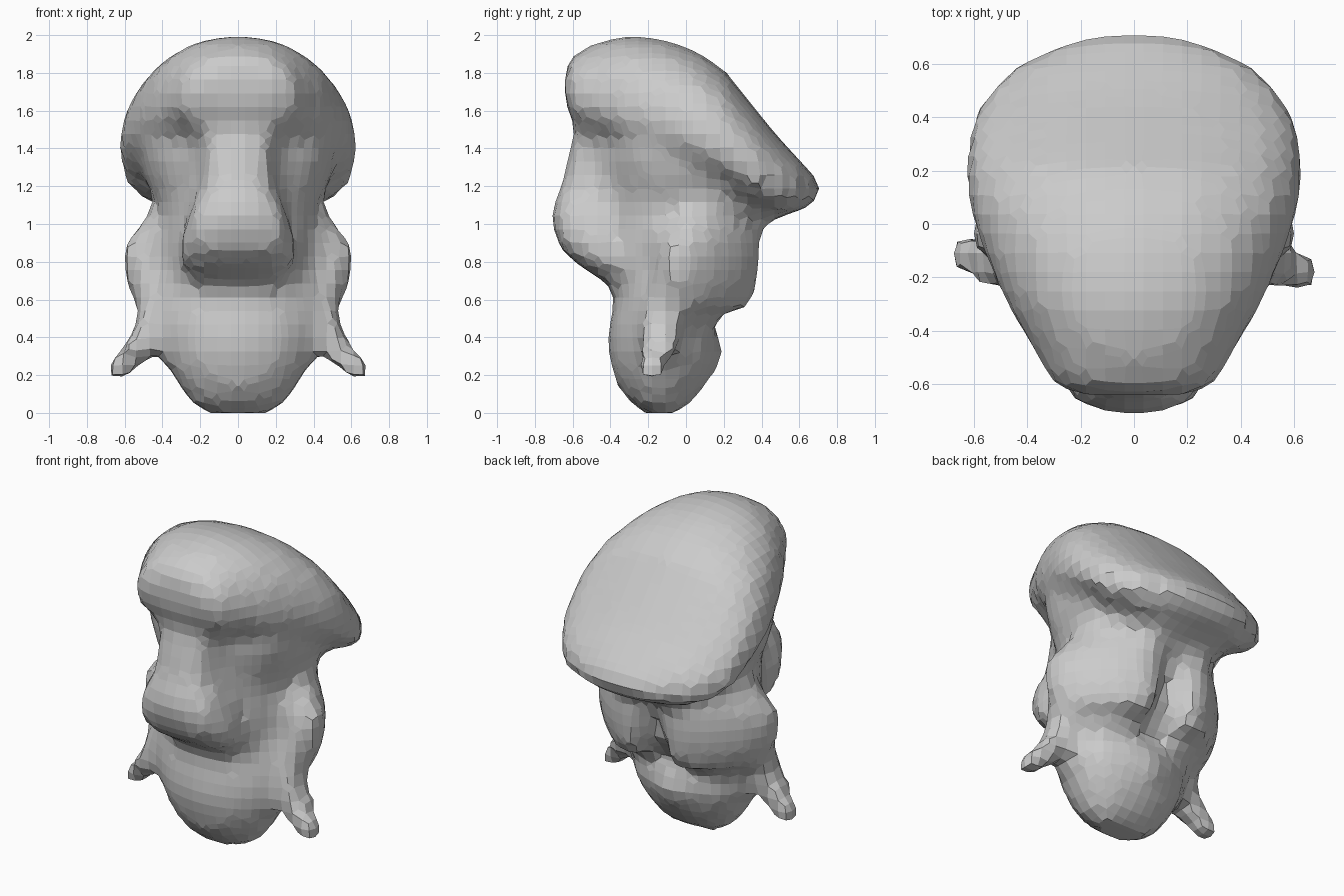
import bpy, bmesh, math

if "Cube" in bpy.data.objects:
    bpy.data.objects.remove(bpy.data.objects["Cube"])

bm = bmesh.new()
SIDES = 20


def unit_ring(power):
    """Rounded-square outline; a power of 1 gives a circle."""
    pts = []
    for i in range(SIDES):
        a = 2 * math.pi * i / SIDES
        c, s = math.cos(a), math.sin(a)
        pts.append((math.copysign(abs(c) ** power, c), math.copysign(abs(s) ** power, s)))
    return pts


def skin(rings):
    """Closed tube through a list of point rings."""
    loops = [[bm.verts.new(p) for p in ring] for ring in rings]
    faces = [bm.faces.new(loops[0]), bm.faces.new(loops[-1])]
    for a, b in zip(loops, loops[1:]):
        for i in range(len(a)):
            j = (i + 1) % len(a)
            faces.append(bm.faces.new((a[i], a[j], b[j], b[i])))
    bmesh.ops.recalc_face_normals(bm, faces=faces)


def upright(sections, power=0.8):
    """Loft along z from (z, front y, back y, half width)."""
    skin([[(w * c, (y0 + y1) / 2 + (y1 - y0) / 2 * s, z) for c, s in unit_ring(power)]
          for z, y0, y1, w in sections])


def cap(sections, power=0.9):
    """Loft along y from (y, underside z, rim z, crown z, half width)."""
    skin([[(w * c, y, rim + s * (hi - rim if s > 0 else rim - lo)) for c, s in unit_ring(power)]
          for y, lo, rim, hi, w in sections])


def limb(path):
    """Tapered tube from (x, y, z, x radius, y radius)."""
    skin([[(x + rx * c, y + ry * s, z) for c, s in unit_ring(0.7)]
          for x, y, z, rx, ry in path])


def lobe(sections, side):
    """Loft along z of ovals set diagonally, from (z, x, y, half length, half width)."""
    d = math.sqrt(0.5)
    skin([[(side * (x - d * (l * c - w * s)), y + d * (l * c + w * s), z)
           for c, s in unit_ring(0.9)] for z, x, y, l, w in sections])


# Sloping cap, front to back
cap([(-0.64, 1.63, 1.73, 1.85, 0.25), (-0.58, 1.5, 1.67, 1.91, 0.32),
     (-0.45, 1.45, 1.63, 1.97, 0.39), (-0.3, 1.42, 1.58, 2.0, 0.48),
     (-0.12, 1.36, 1.52, 1.98, 0.56), (0.05, 1.28, 1.45, 1.92, 0.62),
     (0.2, 1.2, 1.38, 1.82, 0.64), (0.36, 1.08, 1.28, 1.62, 0.62),
     (0.48, 1.03, 1.22, 1.47, 0.56), (0.6, 1.07, 1.19, 1.34, 0.44),
     (0.71, 1.12, 1.17, 1.22, 0.18)])

# Head core, full in the cheeks and flaring up under the cap
upright([(0.6, -0.36, 0.2, 0.4), (0.75, -0.38, 0.25, 0.42), (0.92, -0.42, 0.33, 0.42),
         (1.03, -0.44, 0.45, 0.42), (1.13, -0.45, 0.56, 0.44), (1.25, -0.45, 0.55, 0.5),
         (1.4, -0.45, 0.36, 0.52), (1.55, -0.44, 0.2, 0.45)], power=0.9)

# Nose bridge widening into the muzzle
upright([(0.69, -0.42, -0.2, 0.22), (0.76, -0.54, -0.2, 0.29), (0.85, -0.65, -0.2, 0.31),
         (0.97, -0.71, -0.2, 0.29), (1.08, -0.71, -0.2, 0.25), (1.2, -0.66, -0.2, 0.2),
         (1.38, -0.62, -0.2, 0.19), (1.5, -0.59, -0.2, 0.24), (1.62, -0.6, -0.2, 0.26)],
        power=0.65)

# Rounded body
upright([(0.0, -0.23, -0.03, 0.19), (0.06, -0.3, 0.03, 0.26), (0.14, -0.36, 0.1, 0.31),
         (0.25, -0.4, 0.16, 0.38), (0.38, -0.42, 0.18, 0.42), (0.5, -0.4, 0.13, 0.43),
         (0.65, -0.37, 0.12, 0.42)], power=0.95)

# Spur on the lower back
limb([(0, 0.12, 0.24, 0.05, 0.05), (0, 0.17, 0.32, 0.06, 0.06), (0, 0.12, 0.4, 0.05, 0.05)])

for side in (-1, 1):
    # Hanging side lobe
    lobe([(0.54, 0.31, 0.14, 0.25, 0.09), (0.62, 0.33, 0.12, 0.31, 0.13),
          (0.76, 0.34, 0.12, 0.34, 0.15), (0.9, 0.34, 0.13, 0.34, 0.14),
          (1.03, 0.27, 0.18, 0.28, 0.12), (1.16, 0.23, 0.22, 0.25, 0.11)], side)
    # Drooping arm and hand, the left one held slightly further forward
    y = -0.15 - 0.03 * side
    limb([(side * 0.67, y, 0.17, 0.06, 0.07), (side * 0.6, y, 0.26, 0.08, 0.085),
          (side * 0.5, -0.14, 0.34, 0.12, 0.1), (side * 0.44, -0.13, 0.46, 0.1, 0.11),
          (side * 0.42, -0.1, 0.62, 0.1, 0.12), (side * 0.44, -0.04, 0.78, 0.12, 0.12)])

mesh = bpy.data.meshes.new("capped_figure")
bm.to_mesh(mesh)
bm.free()
figure = bpy.data.objects.new("capped_figure", mesh)
bpy.context.collection.objects.link(figure)

# Fuse the parts into one coarse faceted skin
fuse = figure.modifiers.new("fuse", 'REMESH')
fuse.mode = 'VOXEL'
fuse.voxel_size = 0.072
fuse.use_smooth_shade = False
soften = figure.modifiers.new("soften", 'SMOOTH')
soften.factor = 0.25
soften.iterations = 1

grey = bpy.data.materials.new("plain_grey")
grey.use_nodes = True
colour = (0.6, 0.6, 0.6, 1)
grey.diffuse_color = colour
grey.node_tree.nodes["Principled BSDF"].inputs["Base Color"].default_value = colour
mesh.materials.append(grey)
